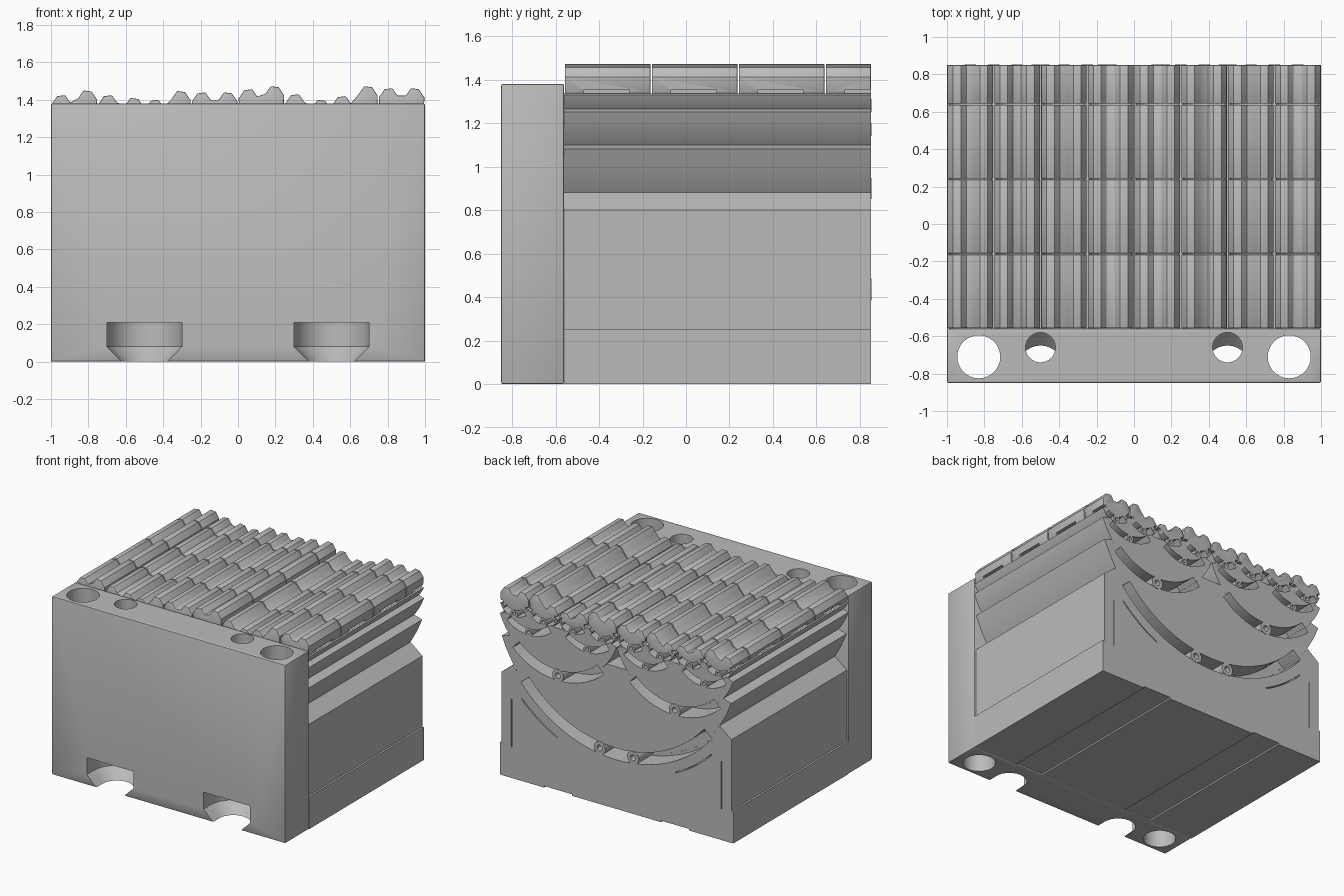
import bpy, bmesh
from math import sin, cos, acos, radians, pi

cube = bpy.data.objects.get("Cube")
if cube:
    bpy.data.objects.remove(cube)

steel = bpy.data.materials.new("machined_grey")
steel.use_nodes = True
grey = (0.5, 0.5, 0.5, 1)
steel.diffuse_color = grey
steel.node_tree.nodes["Principled BSDF"].inputs["Base Color"].default_value = grey

FRONT, SPLIT, BACK = -0.85, -0.56, 0.85


def arc(cx, cz, r, a0, a1, n=24):
    """Points on a circle, with angles measured from straight down."""
    return [(cx + r * sin(a0 + (a1 - a0) * i / n), cz - r * cos(a0 + (a1 - a0) * i / n))
            for i in range(n + 1)]


def loft(bm, rings):
    """Closed solid through matching rings of points."""
    rings = [[bm.verts.new(p) for p in ring] for ring in rings]
    n = len(rings[0])
    faces = [bm.faces.new(rings[0]), bm.faces.new(rings[-1])]
    for a, b in zip(rings, rings[1:]):
        for i in range(n):
            j = (i + 1) % n
            faces.append(bm.faces.new((a[i], a[j], b[j], b[i])))
    bmesh.ops.recalc_face_normals(bm, faces=faces)


def prism(bm, pts, y0, y1):
    loft(bm, [[(x, y, z) for x, z in pts] for y in (y0, y1)])


def box(bm, x0, x1, y0, y1, z0, z1):
    prism(bm, [(x0, z0), (x1, z0), (x1, z1), (x0, z1)], y0, y1)


def finish(name, bm, cutter=None, bevel=0):
    me = bpy.data.meshes.new(name)
    bm.to_mesh(me)
    bm.free()
    ob = bpy.data.objects.new(name, me)
    bpy.context.scene.collection.objects.link(ob)
    me.materials.append(steel)
    bpy.ops.object.select_all(action="DESELECT")
    bpy.context.view_layer.objects.active = ob
    ob.select_set(True)
    if bevel:
        m = ob.modifiers.new("Bevel", "BEVEL")
        m.width, m.segments, m.angle_limit = bevel, 2, radians(50)
        bpy.ops.object.modifier_apply(modifier=m.name)
    if cutter:
        m = ob.modifiers.new("Cut", "BOOLEAN")
        m.operation, m.object, m.solver, m.use_self = "DIFFERENCE", cutter, "EXACT", True
        bpy.ops.object.modifier_apply(modifier=m.name)
    bpy.ops.object.shade_smooth_by_angle(angle=radians(30))
    return ob


# Nested rockers: centre height, radius, top of outer arc, height where the seat starts
BIG = (1.45, 1.05, 1.08, 0.88)
MID = (1.43, 0.53, 1.25, 1.10)
SMALL = (1.44, 0.27, 1.33, 1.265)
TIP = (1.41, 0.135, 1.345, 1.335)
SPREAD = {BIG: [0], MID: [-0.5, 0.5], SMALL: [-0.75, -0.25, 0.25, 0.75],
          TIP: [-0.875 + 0.25 * i for i in range(8)]}


def seat(cx, kind):
    """Concave bearing, from right to left."""
    cz, r, _, start = kind
    a = acos((cz - start) / r)
    return arc(cx, cz, r, a, -a)


def underside(cx, kind):
    cz, r, side, _ = kind
    a = acos((cz - side) / r)
    return arc(cx, cz, r, -a, a)


# Cutter for guide slots, thin grooves and tip notches
GUIDE = {BIG: (0.98, 1.07, 50), MID: (0.49, 0.57, 43), SMALL: (0.245, 0.295, 40), TIP: (0.105, 0.155, 40)}
bm = bmesh.new()


def arc_slot(cx, cz, r0, r1, a0, a1, depth):
    prism(bm, arc(cx, cz, r1, a0, a1) + arc(cx, cz, r0, a1, a0), BACK - depth, BACK + 0.1)


for kind, (r0, r1, deg) in GUIDE.items():
    for cx in SPREAD[kind]:
        arc_slot(cx, kind[0], r0, r1, -radians(deg), radians(deg), 0.18)
for s in (-1, 1):
    arc_slot(0, BIG[0], 1.146, 1.154, s * radians(26), s * radians(45), 0.05)
    box(bm, s * 0.9 - 0.004, s * 0.9 + 0.004, BACK - 0.05, BACK + 0.1, 0.24, 0.61)
for i in range(9):
    for k in range(4):
        x, y = -1 + 0.25 * i, -0.47 + 0.4 * k
        box(bm, x - 0.03, x + 0.03, y, y + 0.21, 1.337, 1.355)
slots = finish("slot_cutter", bm)
slots.hide_render = True

# Body block with the large bearing
half = [(0.38, 0), (0.38, 0.012), (0.62, 0.012), (0.62, 0), (1, 0), (1, 0.25), (0.985, 0.25), (0.985, 0.8)]
bm = bmesh.new()
prism(bm, half + seat(0, BIG) + [(-x, z) for x, z in reversed(half)], SPLIT, BACK)
finish("body_block", bm, slots)

# Rockers, each carrying two smaller ones
for name, kind, child, step in (("large_rocker", BIG, MID, 0.5), ("middle_rocker", MID, SMALL, 0.25),
                                ("small_rocker", SMALL, TIP, 0.125)):
    for cx in SPREAD[kind]:
        bm = bmesh.new()
        prism(bm, underside(cx, kind) + seat(cx + step, child) + seat(cx - step, child), SPLIT, BACK)
        finish(name, bm, slots)

# Jaw tips: two ridges each, split into short lengths
peaks = [1.425, 1.45, 1.425, 1.41, 1.40, 1.447, 1.44, 1.44,
         1.457, 1.473, 1.43, 1.40, 1.42, 1.473, 1.462, 1.462]
for i, cx in enumerate(SPREAD[TIP]):
    ridge = [(0.122, -0.05), (0.092, -0.006), (0.05, 0), (0.022, -0.04)]
    left, right = peaks[2 * i], peaks[2 * i + 1]
    top = [(cx + x, right + z) for x, z in ridge] + [(cx - x, left + z) for x, z in reversed(ridge)]
    bm = bmesh.new()
    for k in range(4):
        y = SPLIT + 0.4 * k
        prism(bm, underside(cx, TIP) + top, y + 0.003, min(y + 0.397, BACK))
    finish("jaw_tip", bm, slots, 0.005)
bpy.data.objects.remove(slots)


# Drilled lugs in the guide slots
def lug(x, z, r):
    bm = bmesh.new()
    profile = [(0, -0.06), (0.45, -0.06), (0.45, 0.003), (1, 0.003), (1, -0.18)]
    verts = [bm.verts.new((x + r * f, BACK + d, z)) for f, d in profile]
    edges = [bm.edges.new(p) for p in zip(verts, verts[1:])]
    bmesh.ops.spin(bm, geom=verts + edges, cent=(x, 0, z), axis=(0, 1, 0), angle=2 * pi, steps=24)
    bmesh.ops.remove_doubles(bm, verts=bm.verts, dist=0.0001)
    bmesh.ops.recalc_face_normals(bm, faces=bm.faces)
    finish("guide_lug", bm)


for kind, (r0, r1, _) in GUIDE.items():
    for cx in SPREAD[kind]:
        for a in ((-0.14, 0.14) if kind is BIG else (0,)):
            r = (r0 + r1) / 2
            lug(cx + r * sin(a), kind[0] - r * cos(a), min((r1 - r0) * 0.6, 0.05))

# Cutter for the bolt holes and the undercut foot pockets
bm = bmesh.new()


def ring(x, y, r, z):
    return [(x + px, y + py, z) for px, py in arc(0, 0, r, 0, 2 * pi * 31 / 32, 31)]


def pocket(x, r, z):
    curve = [(x + px, -0.77 - py, z) for px, py in arc(0, 0, r, -pi / 2, pi / 2)]
    return curve + [(x + r, -1, z), (x - r, -1, z)]


for s in (-1, 1):
    loft(bm, [ring(s * 0.83, -0.71, 0.115, z) for z in (-0.1, 1.5)])
    loft(bm, [ring(s * 0.5, -0.66, 0.08, z) for z in (0.1, 1.5)])
    loft(bm, [pocket(s * 0.5, r, z) for r, z in ((0.12, -0.1), (0.12, 0), (0.2, 0.08), (0.2, 0.21))])
holes = finish("hole_cutter", bm)
holes.hide_render = True

# Front plate
bm = bmesh.new()
box(bm, -1, 1, FRONT, SPLIT, 0, 1.38)
finish("front_plate", bm, holes, 0.008)
bpy.data.objects.remove(holes)
